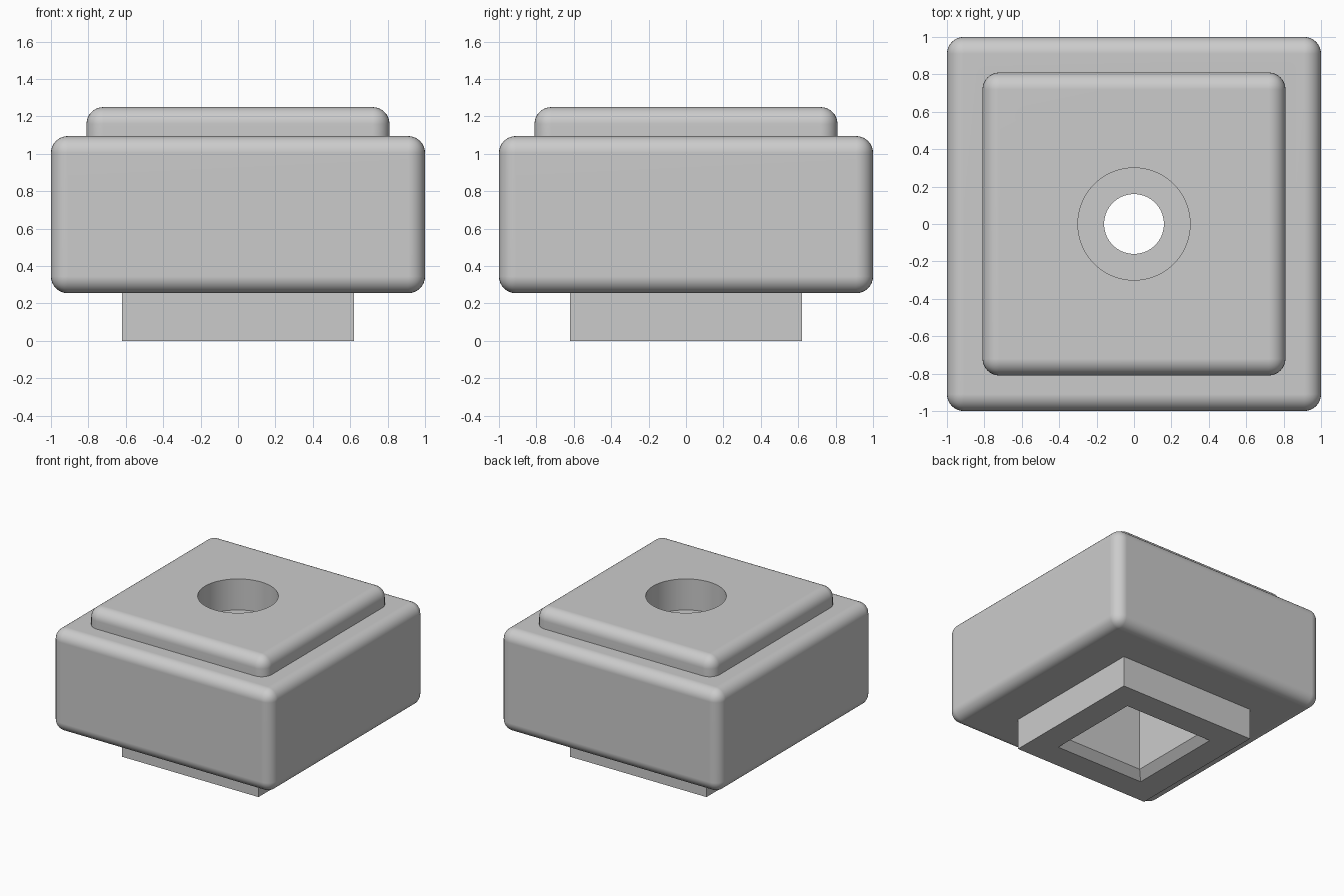
import bpy
import bmesh
import math
from mathutils import Matrix

old = bpy.data.objects.get("Cube")
if old:
    bpy.data.objects.remove(old, do_unlink=True)

grey = bpy.data.materials.new("plain grey")
grey.use_nodes = True
colour = (0.6, 0.6, 0.6, 1)
grey.diffuse_color = colour
grey.node_tree.nodes["Principled BSDF"].inputs["Base Color"].default_value = colour


def finish(name, bm):
    mesh = bpy.data.meshes.new(name)
    bm.to_mesh(mesh)
    bm.free()
    mesh.materials.append(grey)
    obj = bpy.data.objects.new(name, mesh)
    bpy.context.collection.objects.link(obj)
    return obj


def prism(name, half, low, high, rounding=0):
    """Square block between two heights, optionally with rounded edges."""
    bm = bmesh.new()
    bmesh.ops.create_cube(bm, size=1)
    bmesh.ops.scale(bm, vec=(2 * half, 2 * half, high - low), verts=bm.verts)
    bmesh.ops.translate(bm, vec=(0, 0, (low + high) / 2), verts=bm.verts)
    if rounding:
        bmesh.ops.bevel(bm, geom=bm.edges[:], offset=rounding, segments=8,
                        profile=0.5, affect='EDGES')
    return finish(name, bm)


def cone(name, sides, r_low, r_high, low, high, turn=0):
    """Round or square (four-sided) cutter, possibly tapered."""
    bm = bmesh.new()
    place = Matrix.Translation((0, 0, (low + high) / 2)) @ Matrix.Rotation(turn, 4, 'Z')
    bmesh.ops.create_cone(bm, cap_ends=True, segments=sides, radius1=r_low,
                          radius2=r_high, depth=high - low, matrix=place)
    return finish(name, bm)


def combine(target, tool, operation):
    mod = target.modifiers.new(tool.name, 'BOOLEAN')
    mod.operation = operation
    mod.solver = 'EXACT'
    mod.object = tool
    bpy.context.view_layer.objects.active = target
    bpy.ops.object.modifier_apply(modifier=mod.name)
    bpy.data.objects.remove(tool, do_unlink=True)


# Rounded main block, raised top step and square foot
body = prism("body_block", 1.0, 0.255, 1.095, 0.09)
combine(body, prism("top_step", 0.81, 0.85, 1.25, 0.09), 'UNION')
combine(body, prism("square_foot", 0.62, 0, 0.5), 'UNION')

# Square socket from below, with a chamfered mouth
root2 = math.sqrt(2)
combine(body, prism("socket", 0.345, -0.1, 0.78), 'DIFFERENCE')
combine(body, cone("socket_chamfer", 4, 0.505 * root2, 0.305 * root2,
                   -0.1, 0.1, math.pi / 4), 'DIFFERENCE')

# Stepped screw hole from above
combine(body, cone("screw_hole", 64, 0.16, 0.16, 0.6, 1.4), 'DIFFERENCE')
combine(body, cone("counterbore", 96, 0.3, 0.3, 0.995, 1.4), 'DIFFERENCE')

# Smooth rounded edges, crisp corners
bpy.ops.object.select_all(action='DESELECT')
body.select_set(True)
bpy.context.view_layer.objects.active = body
bpy.ops.object.shade_smooth_by_angle(angle=math.radians(30))
normals = body.modifiers.new("flat_faces", 'WEIGHTED_NORMAL')
normals.keep_sharp = True
